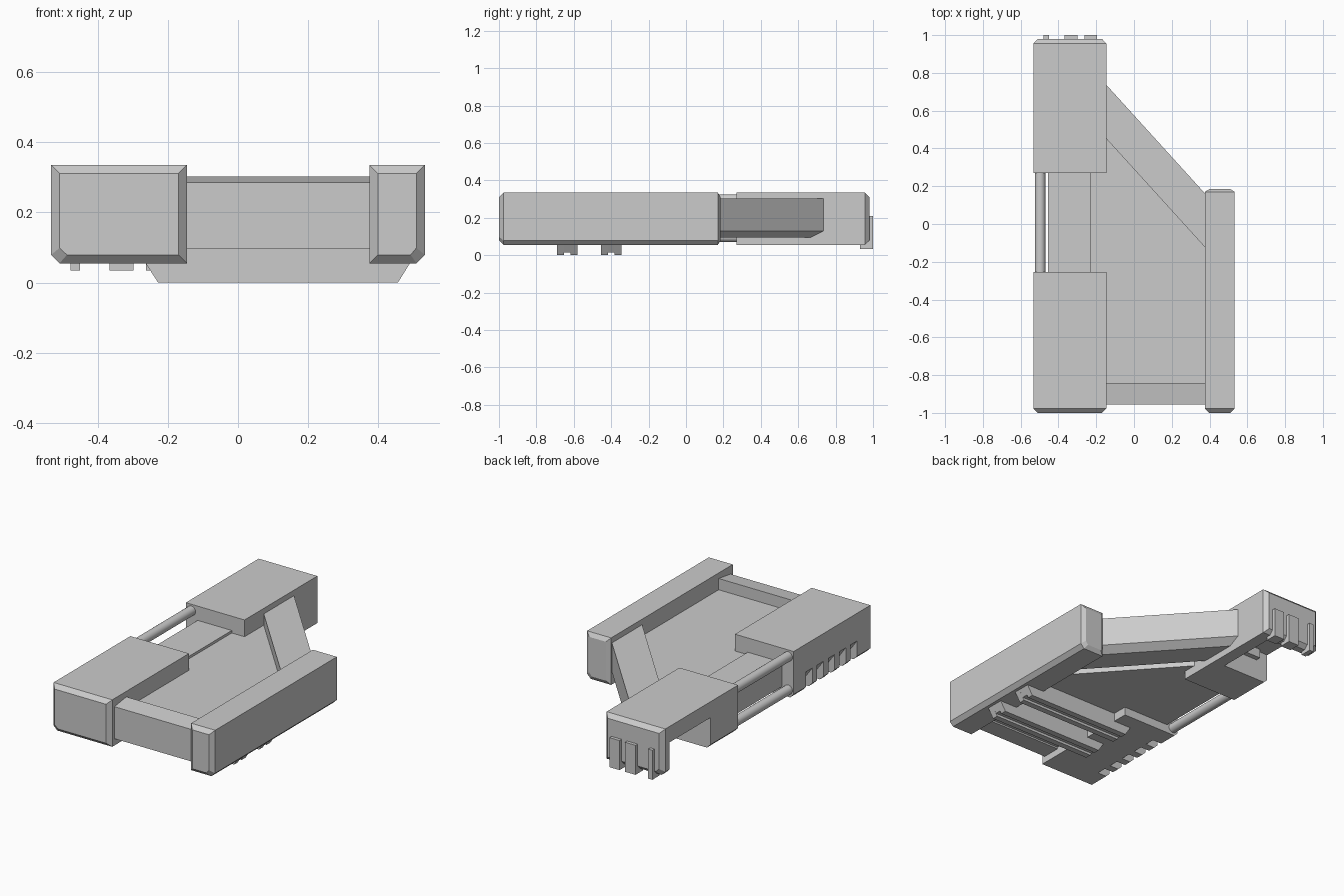
import bpy
import bmesh

old = bpy.data.objects.get("Cube")
if old:
    bpy.data.objects.remove(old, do_unlink=True)

grey = bpy.data.materials.new("plain grey")
grey.use_nodes = True
grey.diffuse_color = (0.6, 0.6, 0.6, 1)
grey.node_tree.nodes["Principled BSDF"].inputs["Base Color"].default_value = (0.6, 0.6, 0.6, 1)

TOP, BASE, CHAMFER = 0.335, 0.055, 0.024


def loft(name, rings):
    """Closed solid through equal-length rings of points."""
    bm = bmesh.new()
    loops = [[bm.verts.new(p) for p in ring] for ring in rings]
    n = len(loops[0])
    for a, b in zip(loops, loops[1:]):
        for i in range(n):
            j = (i + 1) % n
            bm.faces.new((a[i], a[j], b[j], b[i]))
    bm.faces.new(loops[0])
    bm.faces.new(loops[-1])
    bmesh.ops.recalc_face_normals(bm, faces=bm.faces)
    mesh = bpy.data.meshes.new(name)
    bm.to_mesh(mesh)
    bm.free()
    mesh.materials.append(grey)
    obj = bpy.data.objects.new(name, mesh)
    bpy.context.collection.objects.link(obj)
    return obj


def plan_prism(name, outline, z0, z1):
    return loft(name, [[(x, y, z) for x, y in outline] for z in (z0, z1)])


def box(name, x0, x1, y0, y1, z0, z1):
    return plan_prism(name, [(x0, y0), (x1, y0), (x1, y1), (x0, y1)], z0, z1)


def housing(name, outer, inner, y0, y1, front, back):
    """Long block: outer lower edge and chosen ends are chamfered."""
    side = 1 if outer > inner else -1
    profile = [(outer, TOP), (inner, TOP), (inner, BASE),
               (outer - side * CHAMFER, BASE), (outer, BASE + CHAMFER)]
    cx, cz = (outer + inner) / 2, (TOP + BASE) / 2
    kx = 1 - 2 * CHAMFER / abs(outer - inner)
    kz = 1 - 2 * CHAMFER / (TOP - BASE)

    def ring(y, small):
        return [(cx + (x - cx) * kx, y, cz + (z - cz) * kz) if small else (x, y, z)
                for x, z in profile]
    rings = []
    if front:
        rings.append(ring(y0, True))
    rings.append(ring(y0 + front, False))
    rings.append(ring(y1 - back, False))
    if back:
        rings.append(ring(y1, True))
    return loft(name, rings)


def cut(target, cutter):
    mod = target.modifiers.new("cut", "BOOLEAN")
    mod.operation = "DIFFERENCE"
    mod.solver = "EXACT"
    mod.object = cutter
    bpy.context.view_layer.objects.active = target
    bpy.ops.object.modifier_apply(modifier=mod.name)
    bpy.data.objects.remove(cutter, do_unlink=True)


# Housings on both sides
housing("left_side_housing", 0.533, 0.375, -1, 0.185, CHAMFER, 0.015)
front_housing = housing("right_front_housing", -0.533, -0.146, -1, -0.253, CHAMFER, 0)
back_housing = housing("right_back_housing", -0.533, -0.146, 0.27, 0.98, 0, CHAMFER)

# Wedge notches along the front housing, and the recess in the back one
wedge = [(-0.6, 0), (-0.41, 0), (-0.45, 0.055), (-0.533, 0.17), (-0.6, 0.262)]
for i in range(5):
    y = -0.4 - 0.105 * i
    cut(front_housing, loft("notch_cutter", [[(x, y + s, z) for x, z in wedge]
                                             for s in (-0.03, 0.03)]))
cut(back_housing, box("recess_cutter", -0.6, -0.22, 0.53, 0.915, 0, 0.24))

# Tray floor in two tiers, raised strip and sloped front wall
plan_prism("tray_floor", [(-0.455, -0.9), (0.4, -0.9), (0.4, -0.06),
                          (-0.16, 0.56), (-0.455, 0.56)], 0.18, 0.235)
plan_prism("lower_floor", [(-0.455, -0.9), (0.4, -0.9), (0.4, -0.25),
                           (-0.16, 0.37), (-0.455, 0.37)], 0.105, 0.2)
box("raised_floor_strip", -0.455, -0.23, -0.3, 0.3, 0.12, 0.25)
wall = [(-0.955, 0.095), (-0.843, 0.095), (-0.843, 0.302), (-0.955, 0.286)]
loft("front_wall", [[(x, y, z) for y, z in wall] for x in (-0.2, 0.42)])

# Diagonal wall with a chamfered outer lower edge
brace = [(0, 0.302), (-0.285, 0.302), (-0.285, 0.095), (-0.07, 0.095), (0, 0.13)]
loft("diagonal_wall", [[(x, y + dy, z) for dy, z in brace]
                       for x, y in ((0.4, 0.135), (-0.165, 0.757))])

# Twin rods between the housings
for label, z in (("upper", 0.297), ("lower", 0.098)):
    bpy.ops.mesh.primitive_cylinder_add(vertices=24, radius=0.028, depth=0.6,
                                        location=(-0.497, 0.01, z), rotation=(1.5708, 0, 0))
    rod = bpy.context.object
    rod.name = label + "_rod"
    rod.data.materials.append(grey)
    bpy.ops.object.shade_smooth_by_angle()

# Cross rails underneath, each a shallow channel with sloped ends
for label, y in (("front", -0.635), ("rear", -0.4)):
    for part, dy, z in (("lip_a", -0.036, 0), ("web", 0, 0.015), ("lip_b", 0.036, 0)):
        t = z * 0.6
        rail = [(-0.228 - t, z), (0.456 + t, z), (0.495, 0.062), (0.495, 0.11),
                (-0.268, 0.11), (-0.268, 0.062)]
        loft(f"{label}_rail_{part}", [[(x, y + dy + s, h) for x, h in rail]
                                      for s in (-0.018, 0.018)])

# Connector tabs at the back
for i, (x0, x1) in enumerate(((-0.478, -0.45), (-0.367, -0.298), (-0.262, -0.195))):
    box(f"back_tab_{i + 1}", x0, x1, 0.93, 1.0, 0.034, 0.21)
